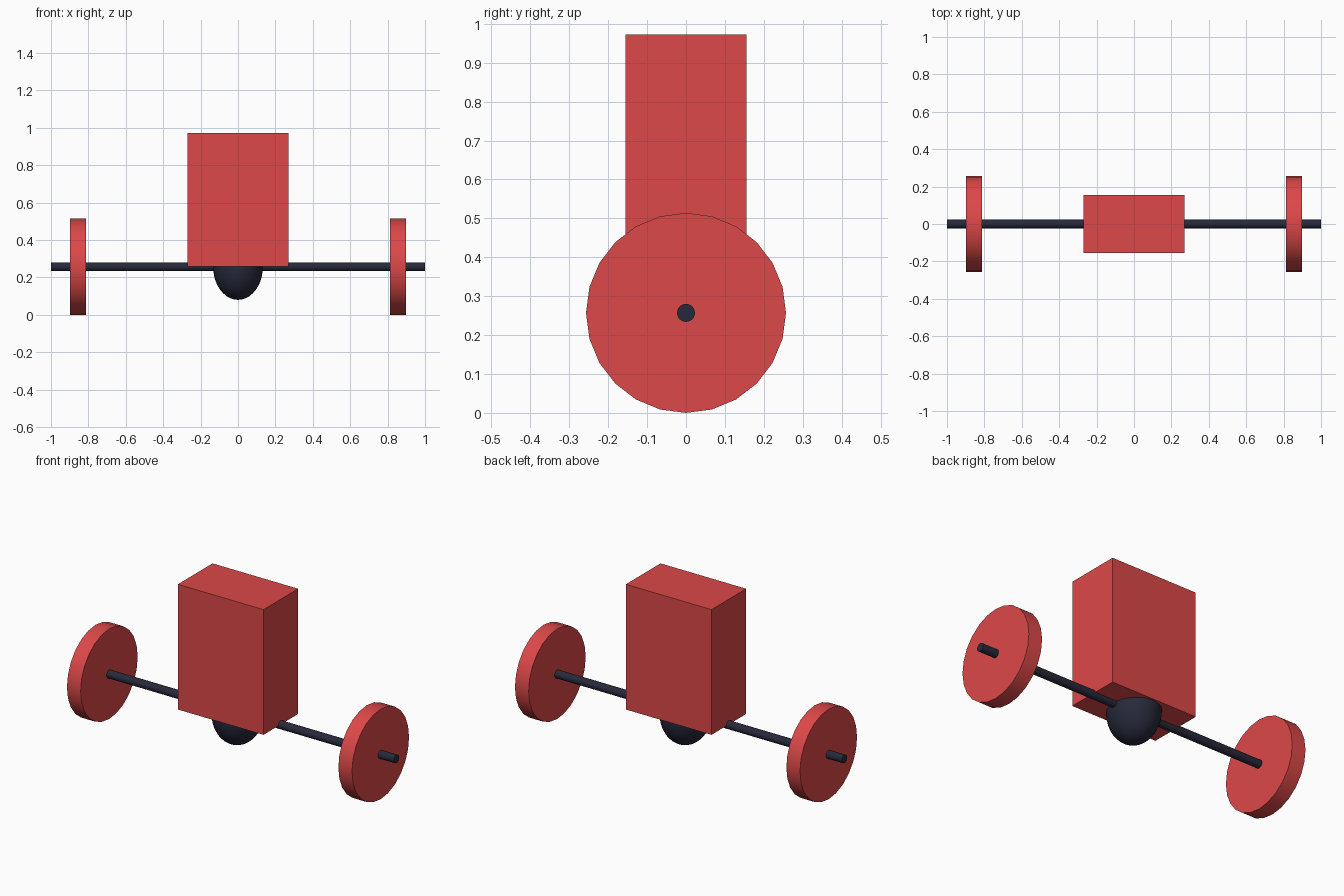
import bpy
import math

cube = bpy.data.objects.get("Cube")
if cube:
    bpy.data.objects.remove(cube, do_unlink=True)


def material(name, rgb):
    mat = bpy.data.materials.new(name)
    mat.use_nodes = True
    mat.diffuse_color = (*rgb, 1)
    mat.node_tree.nodes["Principled BSDF"].inputs["Base Color"].default_value = (*rgb, 1)
    return mat


red = material("red", (0.72, 0.065, 0.065))
navy = material("dark_navy", (0.02, 0.022, 0.043))
AXLE_Z = 0.257


def finish(name, mat, smooth=True):
    obj = bpy.context.object
    obj.name = name
    obj.data.materials.append(mat)
    bpy.ops.object.transform_apply(location=False, rotation=True, scale=True)
    if smooth:
        bpy.ops.object.shade_smooth_by_angle(angle=math.radians(40))
    return obj


def cylinder_along_x(name, mat, x, radius, length, sides):
    bpy.ops.mesh.primitive_cylinder_add(
        vertices=sides, radius=radius, depth=length,
        location=(x, 0, AXLE_Z), rotation=(0, math.pi / 2, 0))
    return finish(name, mat)


# Body block standing on the axle
bpy.ops.mesh.primitive_cube_add(size=1, location=(0, 0, 0.616))
bpy.context.object.scale = (0.54, 0.312, 0.714)
finish("body", red, smooth=False)

# Axle and the two wheels
cylinder_along_x("axle", navy, 0, 0.023, 2.0, 24)
for side, name in ((1, "left_wheel"), (-1, "right_wheel")):
    cylinder_along_x(name, red, side * 0.856, 0.257, 0.086, 24)

# Rounded hub under the body
bpy.ops.mesh.primitive_uv_sphere_add(segments=32, ring_count=20, radius=1,
                                     location=(0, 0, AXLE_Z))
bpy.context.object.scale = (0.133, 0.147, 0.177)
finish("hub", navy)
